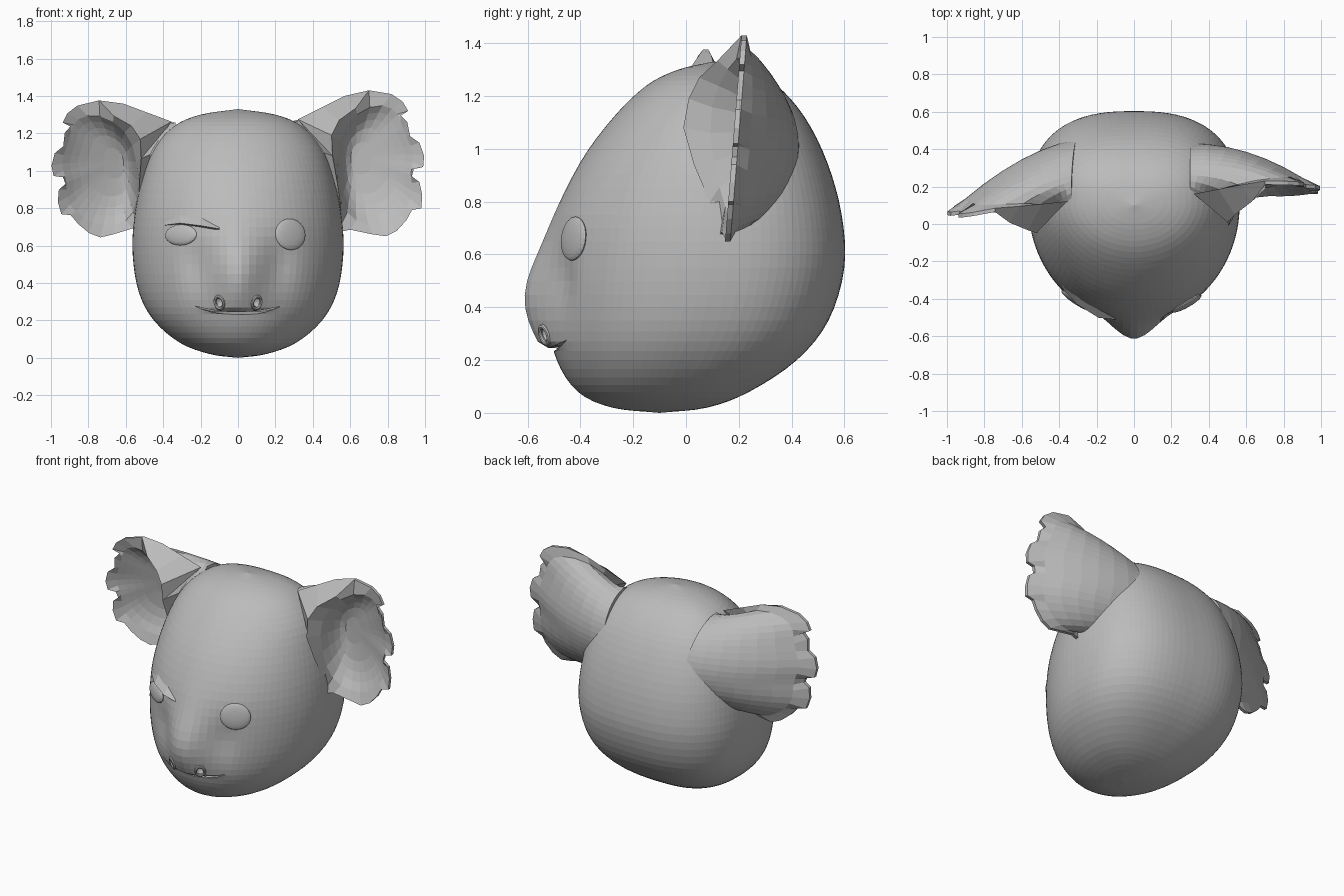
import bpy, bmesh, math
from mathutils import Vector, Matrix
from mathutils.bvhtree import BVHTree

if "Cube" in bpy.data.objects:
    bpy.data.objects.remove(bpy.data.objects["Cube"])

grey = bpy.data.materials.new("clay_grey")
grey.use_nodes = True
COLOUR = (0.5, 0.5, 0.5, 1)
grey.diffuse_color = COLOUR
grey.node_tree.nodes["Principled BSDF"].inputs["Base Color"].default_value = COLOUR


def finish(bm, name):
    """Turn a bmesh into a named grey object."""
    bmesh.ops.recalc_face_normals(bm, faces=bm.faces)
    mesh = bpy.data.meshes.new(name)
    bm.to_mesh(mesh)
    bm.free()
    obj = bpy.data.objects.new(name, mesh)
    mesh.materials.append(grey)
    bpy.context.collection.objects.link(obj)
    return obj


def bridge(bm, a, b):
    for i in range(len(a)):
        j = (i + 1) % len(a)
        bm.faces.new((a[i], a[j], b[j], b[i]))


def fan(bm, ring, tip):
    tip = bm.verts.new(tip)
    for i in range(len(ring)):
        bm.faces.new((ring[i], ring[(i + 1) % len(ring)], tip))


def spline(rows, steps):
    """Catmull-Rom rows between the given rows."""
    pts = [Vector(r) for r in rows]
    pts = [2 * pts[0] - pts[1]] + pts + [2 * pts[-1] - pts[-2]]
    out = []
    for a, b, c, d in zip(pts, pts[1:], pts[2:], pts[3:]):
        for s in range(steps):
            t = s / steps
            out.append(b + 0.5 * t * (c - a + t * (2 * a - 5 * b + 4 * c - d
                                                  + t * (3 * (b - c) + d - a))))
    return out[1:]


def bump(v, mid, width):
    return math.exp(-((v - mid) / width) ** 2)


# Head: stacked sections of height, front, back, half width
SECTIONS = [(0, -.1, -.1, 0), (.02, -.28, .08, .15), (.08, -.41, .24, .31),
            (.2, -.49, .42, .45), (.35, -.52, .54, .53), (.55, -.52, .6, .563),
            (.75, -.49, .59, .555), (.95, -.4, .535, .515), (1.12, -.275, .45, .45),
            (1.24, -.15, .345, .34), (1.3, -.03, .24, .2), (1.33, .1, .1, 0)]
SIDES = 90
bm = bmesh.new()
rings = []
for z, front, back, half in spline(SECTIONS, 4):
    mid = front + (back - front) * .55
    ring = []
    for i in range(SIDES):
        a = math.tau * i / SIDES
        c, s = math.cos(a), math.sin(a)
        power = .78 if s > 0 else 1
        x = half * math.copysign(abs(c) ** power, c)
        y = mid + (back - mid) * s ** power if s > 0 else mid + (mid - front) * s
        if s < 0:
            # Nose ridge and the hollows beside it
            if z > .235:
                y -= .09 * bump(x, 0, .13) * bump(z, .43, .22)
            y += .025 * bump(abs(x), .22, .08) * bump(z, .5, .12)
        ring.append(bm.verts.new((x, y, z)))
    rings.append(ring)
for a, b in zip(rings, rings[1:]):
    bridge(bm, a, b)
fan(bm, rings[0], (0, -.1, 0))
fan(bm, rings[-1], (0, .1, 1.33))
bm.normal_update()
tree = BVHTree.FromBMesh(bm)
head = finish(bm, "head")


def on_face(x, z):
    hit, normal, _, _ = tree.ray_cast(Vector((x, -2, z)), Vector((0, 1, 0)))
    return hit, normal if normal.y < 0 else -normal


def placed(hit, normal, scale):
    return (Matrix.Translation(hit) @ normal.to_track_quat('Z', 'Y').to_matrix().to_4x4()
            @ Matrix.Diagonal((*scale, 1)))


def ball(name, hit, normal, scale):
    bm = bmesh.new()
    bmesh.ops.create_uvsphere(bm, u_segments=24, v_segments=12, radius=1,
                              matrix=placed(hit, normal, scale))
    return finish(bm, name)


def carve(cutter):
    cutter.hide_render = True
    mod = head.modifiers.new("carve", 'BOOLEAN')
    mod.operation, mod.solver, mod.object = 'DIFFERENCE', 'EXACT', cutter
    bpy.context.view_layer.objects.active = head
    bpy.ops.object.modifier_apply(modifier=mod.name)
    bpy.data.objects.remove(cutter)


# Mouth: thin smile-shaped slot
bm = bmesh.new()
N = 12
loops = []
for y, rise in ((-.8, -.06), (-.43, .04)):
    xs = [.23 * (2 * i / N - 1) for i in range(N + 1)]
    low = [(x, y, .21 + rise * bump(x, 0, .15) + 1.2 * x * x) for x in xs]
    top = [(x, y, .24 + rise * bump(x, 0, .15) * .3 + .7 * x * x) for x in xs[::-1]]
    loops.append([bm.verts.new(p) for p in low + top[1:-1]])
bridge(bm, *loops)
for loop in loops:
    bm.faces.new(loop)
carve(finish(bm, "mouth_cutter"))

# Nostrils: hollow with a raised rim
for side, label in ((1, "left"), (-1, "right")):
    hit, normal = on_face(side * .1, .295)
    carve(ball("nostril_cutter", hit, normal, (.026, .032, .03)))
    bpy.ops.mesh.primitive_torus_add(major_segments=20, minor_segments=8,
                                     major_radius=.03, minor_radius=.009)
    rim = bpy.context.object
    rim.name = label + "_nostril_rim"
    rim.matrix_world = placed(hit, normal, (.9, 1.1, 1))
    rim.data.materials.append(grey)

# Eyes: one open, one narrowed
for name, x, z, size in (("left_eye", .28, .66, (.092, .084, .02)),
                         ("right_eye", -.305, .657, (.1, .056, .02))):
    hit, normal = on_face(x, z)
    ball(name, hit, normal, size)

# Lowered eyebrow over the narrowed eye
bm = bmesh.new()
columns = []
for x, low, high, out in ((-.39, .71, .73, .005), (-.31, .72, .765, .03),
                          (-.19, .705, .745, .035), (-.1, .69, .697, .005)):
    lip = on_face(x, low)[0] - Vector((0, out, 0))
    columns.append([bm.verts.new(p) for p in
                    (on_face(x, high)[0], lip, on_face(x, low - .01)[0] + Vector((0, .01, 0)))])
for a, b in zip(columns, columns[1:]):
    bridge(bm, a, b)
for end in (columns[0], columns[-1]):
    bm.faces.new(end)
finish(bm, "right_eyebrow")

# Ears: ragged outer edge, then the fold beside the head
EDGE = [(.32, 1.275), (.45, 1.34), (.57, 1.4), (.7, 1.43), (.82, 1.41), (.88, 1.37),
        (.91, 1.32), (.87, 1.295), (.905, 1.26), (.92, 1.185), (.97, 1.15), (.995, 1.08),
        (.99, 1.02), (.94, 1.01), (.93, .97), (.97, .94), (.985, .87), (.98, .8),
        (.93, .79), (.9, .735), (.85, .68), (.79, .65), (.72, .66), (.6, .685), (.53, .67)]
FOLD = [(.55, .11, .8), (.53, .05, .94), (.505, .01, 1.08)]
RIM = [Vector((x, .2 - .15 * max(0, .7 - x) + .08 * (z - 1.05), z)) for x, z in EDGE]
RIM += [Vector(p) for p in FOLD]
# The opening leaves the outer edge where the ear wraps forward at the top
CUP_TOP = [(.5, .01, 1.19), (.54, .05, 1.27), (.63, .12, 1.335)]
OPENING = [Vector(p) for p in CUP_TOP] + [p - Vector((0, .02, 0)) for p in RIM[3:]]
CUP = Vector((.63, .26, 1.08))
# Oval root inside the head: over the top, down the back, up the front
TURNS = [90 - 180 * i / (len(EDGE) - 1) for i in range(len(EDGE))] + [-135, -180, -225]
ROOT = [Vector((.3, .2 + .23 * math.cos(math.radians(a)), 1 + .27 * math.sin(math.radians(a))))
        for a in TURNS]


def softened(loop):
    """Even out the ragged edge for the inner rings."""
    for _ in range(4):
        loop = [(loop[i - 1] + 2 * p + loop[(i + 1) % len(loop)]) / 4
                for i, p in enumerate(loop)]
    return loop


def build_ear(name, side):
    def pose(p):
        x, y, z = p
        if side < 0:
            # The right ear droops and turns forward
            reach, rise = x - .45, z - .95
            x = .45 + .98 * reach + .1 * rise - .05 * bump(z, .65, .15) * reach
            y -= .2 * reach + .2 * rise
            z = .95 + .93 * rise - .08 * reach
        return (side * x, y, z)

    bm = bmesh.new()
    rim = [bm.verts.new(pose(p)) for p in RIM]
    lip = [bm.verts.new(pose(p)) for p in OPENING]
    bridge(bm, rim, lip)
    # Rounded back running from the edge into the head
    last = rim
    for t in (.1, .25, .4, .55, .7, .85, 1):
        ring = []
        for p, r, a in zip(softened(RIM), ROOT, TURNS):
            q = p.lerp(r, t)
            q.y += .24 * t * (1 - t) * max(0, math.cos(math.radians(a)))
            ring.append(bm.verts.new(pose(q)))
        bridge(bm, last, ring)
        last = ring
    fan(bm, last, pose((.3, .2, 1)))
    # Hollow front
    last = lip
    for t in (.9, .78, .65, .5, .25):
        ring = []
        for p in softened(OPENING):
            q = CUP.lerp(p, t)
            q.y = p.y + (CUP.y - p.y) * (1 - t ** 3)
            ring.append(bm.verts.new(pose(q)))
        bridge(bm, last, ring)
        last = ring
    fan(bm, last, pose(CUP))
    finish(bm, name)


build_ear("left_ear", 1)
build_ear("right_ear", -1)
